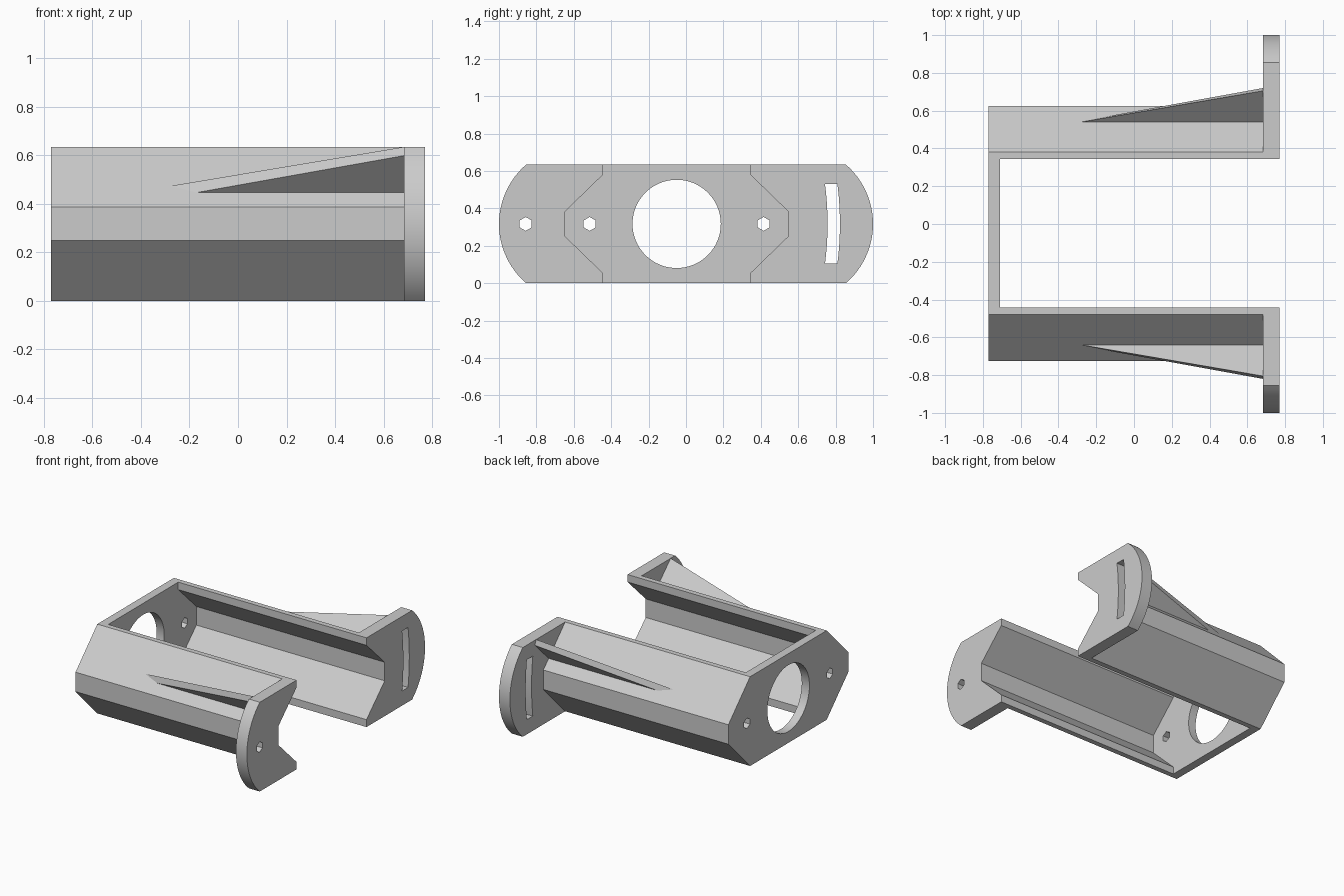
import bpy, bmesh
from math import sin, cos, asin, pi, radians

if "Cube" in bpy.data.objects:
    bpy.data.objects.remove(bpy.data.objects["Cube"], do_unlink=True)

H = 0.634            # overall height
M = H / 2            # mid height
CY = -0.05           # centre line of the tray
BACK, PLATE_IN, FLANGE_IN, FRONT = -0.77, -0.71, 0.684, 0.77

grey = bpy.data.materials.new("plain grey")
grey.use_nodes = True
grey.diffuse_color = (0.6, 0.6, 0.6, 1)
grey.node_tree.nodes["Principled BSDF"].inputs["Base Color"].default_value = (0.6, 0.6, 0.6, 1)


def loft(name, ring_a, ring_b):
    """Solid between two matching rings of 3D points."""
    bm = bmesh.new()
    a = [bm.verts.new(p) for p in ring_a]
    b = [bm.verts.new(p) for p in ring_b]
    bm.faces.new(a)
    bm.faces.new(b)
    n = len(a)
    for i in range(n):
        j = (i + 1) % n
        bm.faces.new((a[i], a[j], b[j], b[i]))
    bmesh.ops.recalc_face_normals(bm, faces=bm.faces)
    mesh = bpy.data.meshes.new(name)
    bm.to_mesh(mesh)
    bm.free()
    mesh.materials.append(grey)
    obj = bpy.data.objects.new(name, mesh)
    bpy.context.collection.objects.link(obj)
    return obj


def prism(name, profile, x0, x1):
    """Extrude a (y, z) profile along x."""
    return loft(name, [(x0, y, z) for y, z in profile], [(x1, y, z) for y, z in profile])


def arc(y, z, r, a0, a1, n):
    return [(y + r * cos(a0 + (a1 - a0) * i / n), z + r * sin(a0 + (a1 - a0) * i / n))
            for i in range(n + 1)]


def circle(y, r, n):
    return arc(y, M, r, pi / 2, 2.5 * pi, n)[:-1]


def activate(obj):
    bpy.ops.object.select_all(action="DESELECT")
    obj.select_set(True)
    bpy.context.view_layer.objects.active = obj


def cut(obj, profile):
    """Cut a through hole along x."""
    cutter = prism("cutter", profile, -2, 2)
    cutter.hide_render = True
    mod = obj.modifiers.new("hole", "BOOLEAN")
    mod.operation, mod.solver, mod.object = "DIFFERENCE", "EXACT", cutter
    activate(obj)
    bpy.ops.object.modifier_apply(modifier=mod.name)
    bpy.data.objects.remove(cutter, do_unlink=True)


def smooth(obj):
    activate(obj)
    bpy.ops.object.shade_smooth_by_angle(angle=radians(30))


# Half sections of the tray, from top to bottom, measured from its centre line
outer = [(0.43, H), (0.674, M + 0.069), (0.674, M - 0.069), (0.43, 0)]
inner = [(0.393, H), (0.393, M + 0.264), (0.597, M + 0.066),
         (0.597, M - 0.066), (0.393, M - 0.264), (0.393, 0)]


def side(points, s):
    return [(CY + s * d, z) for d, z in points]


# End plate with a large round opening and two hexagonal screw holes
end_plate = prism("end_plate", side(outer, 1) + side(outer, -1)[::-1], BACK, PLATE_IN)
cut(end_plate, circle(CY, 0.236, 64))
for s in (-1, 1):
    cut(end_plate, circle(CY + s * 0.465, 0.037, 6))
smooth(end_plate)

flanges = {}
for s, label in ((-1, "front"), (1, "back")):
    # Folded channel wall
    prism(label + "_wall", side(outer, s) + side(inner, s)[::-1], PLATE_IN, FLANGE_IN)

    # Mounting flange with a rounded outer end
    r = 0.419
    a = asin(M / r)
    rim = [(s * y, z) for y, z in arc(1 - r, M, r, a, -a, 24)]
    flanges[s] = prism(label + "_flange", rim + side(inner, s)[::-1], FLANGE_IN, FRONT)

    # Slanted triangular rib standing square on the sloped wall
    top = [(-0.28, 0.59, 0.473), (FLANGE_IN, 0.59, 0.473), (FLANGE_IN, 0.755, H)]
    low = [(-0.17, 0.615, 0.446), (FLANGE_IN, 0.615, 0.446), (FLANGE_IN, 0.77, 0.598)]
    loft(label + "_rib", *[[(x, CY + s * d, z) for x, d, z in ring] for ring in (top, low)])

# Pivot hole in one flange, arc slot around that pivot in the other
PIVOT = -0.857
cut(flanges[-1], circle(PIVOT, 0.037, 6))
slot = []
for r, way in ((1.614, 1), (1.68, -1)):
    a = asin(0.213 / r) * way
    slot += arc(PIVOT, M, r, -a, a, 12)
cut(flanges[1], slot)
for flange in flanges.values():
    smooth(flange)
